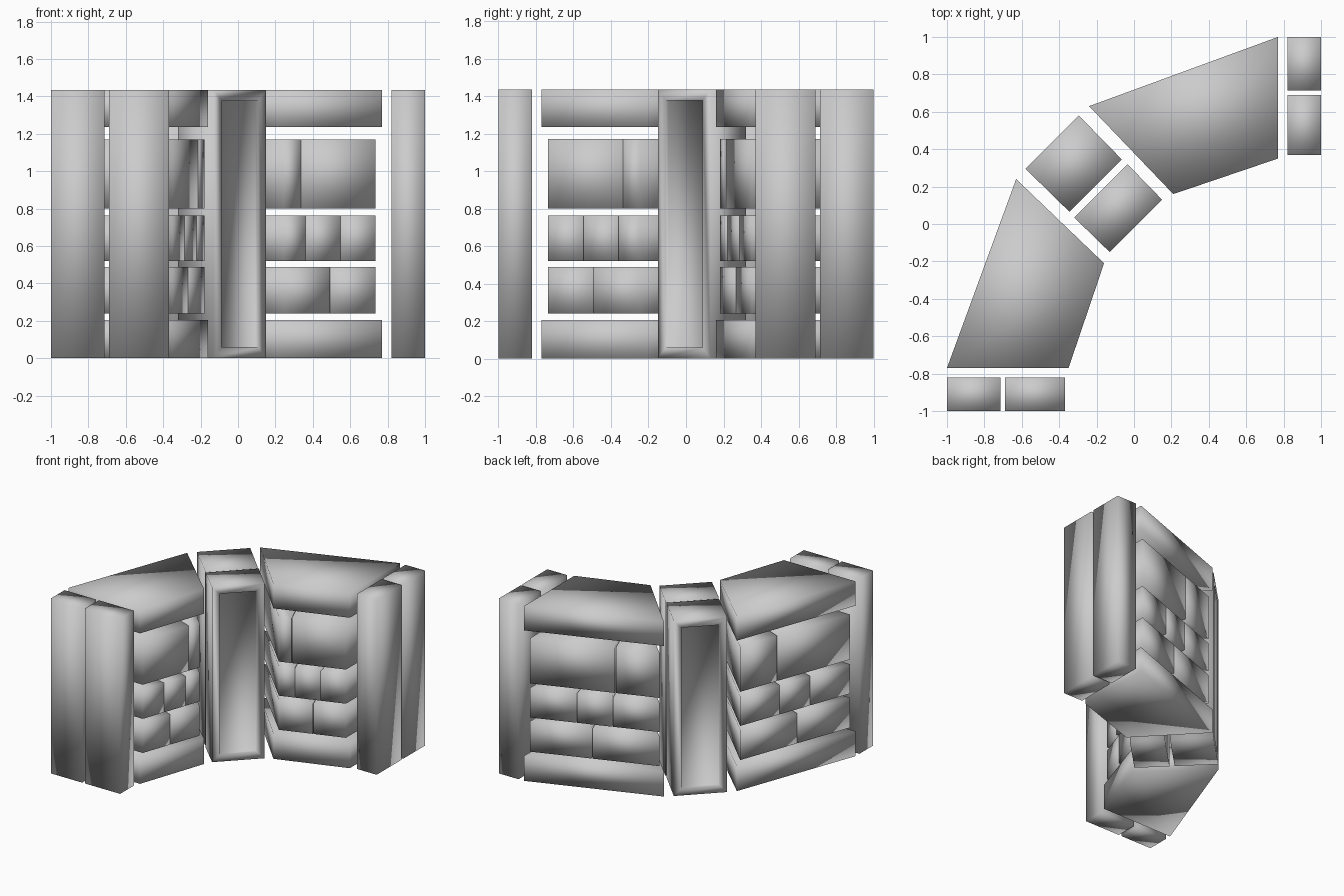
import bpy, bmesh
from mathutils import Vector

if "Cube" in bpy.data.objects:
    bpy.data.objects.remove(bpy.data.objects["Cube"])

H = 1.435


def prism(name, pts, z0, z1, panel_dir=None):
    """Smooth-shaded vertical prism; optional recessed panel on one side."""
    bm = bmesh.new()
    lo = [bm.verts.new((x, y, z0)) for x, y in pts]
    hi = [bm.verts.new((x, y, z1)) for x, y in pts]
    bm.faces.new(lo)
    bm.faces.new(hi)
    n = len(pts)
    for i in range(n):
        j = (i + 1) % n
        bm.faces.new((lo[i], lo[j], hi[j], hi[i]))
    bmesh.ops.recalc_face_normals(bm, faces=bm.faces[:])
    bm.normal_update()
    if panel_dir:
        d = Vector(panel_dir).normalized()
        face = max(bm.faces, key=lambda f: f.normal.dot(d))
        bmesh.ops.inset_region(bm, faces=[face], thickness=0.083)
        # second inset forms the step wall
        bmesh.ops.inset_region(bm, faces=[face], thickness=0.001)
        for v in face.verts:
            v.co -= d * 0.02
        bmesh.ops.recalc_face_normals(bm, faces=bm.faces[:])
    me = bpy.data.meshes.new(name)
    bm.to_mesh(me)
    bm.free()
    for p in me.polygons:
        p.use_smooth = True
    ob = bpy.data.objects.new(name, me)
    bpy.context.collection.objects.link(ob)
    return ob


def both(name, pts, z0, z1):
    """Part on the right wing and its reflection across the diagonal."""
    prism("right_" + name, pts, z0, z1)
    prism("left_" + name, [(-y, -x) for x, y in pts], z0, z1)


# floor and top slabs of each wing
slab = [(0.21, 0.16), (0.77, 0.35), (0.77, 1.0), (-0.24, 0.63)]
both("base_slab", slab, 0, 0.205)
both("top_slab", slab, 1.235, H)

# end posts
both("inner_end_post", [(0.82, 0.37), (1, 0.37), (1, 0.69), (0.82, 0.69)], 0, H)
both("outer_end_post", [(0.82, 0.715), (1, 0.715), (1, 1), (0.82, 1)], 0, H)

# stone courses: splits are (inner, outer) fractions measured from the wing end
in_near, in_end = Vector((0.245, 0.18)), Vector((0.735, 0.35))
out_near, out_end = Vector((-0.20, 0.632)), Vector((0.735, 0.975))
courses = [
    (0.24, 0.487, [(0.49, 0.48)]),
    (0.52, 0.762, [(0.38, 0.36), (0.76, 0.64)]),
    (0.80, 1.17, [(0.81, 0.66)]),
]
G = 0.004
for r, (z0, z1, splits) in enumerate(courses):
    cuts = [(-G, -G)] + splits + [(1 + G, 1 + G)]
    for k, (a, b) in enumerate(zip(cuts, cuts[1:])):
        pts = [in_end.lerp(in_near, a[0] + G), in_end.lerp(in_near, b[0] - G),
               out_end.lerp(out_near, b[1] - G), out_end.lerp(out_near, a[1] + G)]
        both(f"stone_{r + 1}_{k + 1}", [tuple(p) for p in pts], z0, z1)

# central pillars with recessed panels
prism("inner_pillar", [(-0.13, -0.15), (0.15, 0.13), (-0.035, 0.32), (-0.32, 0.035)],
      0, H, (1, -1, 0))
prism("outer_pillar", [(-0.58, 0.295), (-0.345, 0.065), (-0.065, 0.345), (-0.295, 0.58)],
      0, H, (-1, 1, 0))
